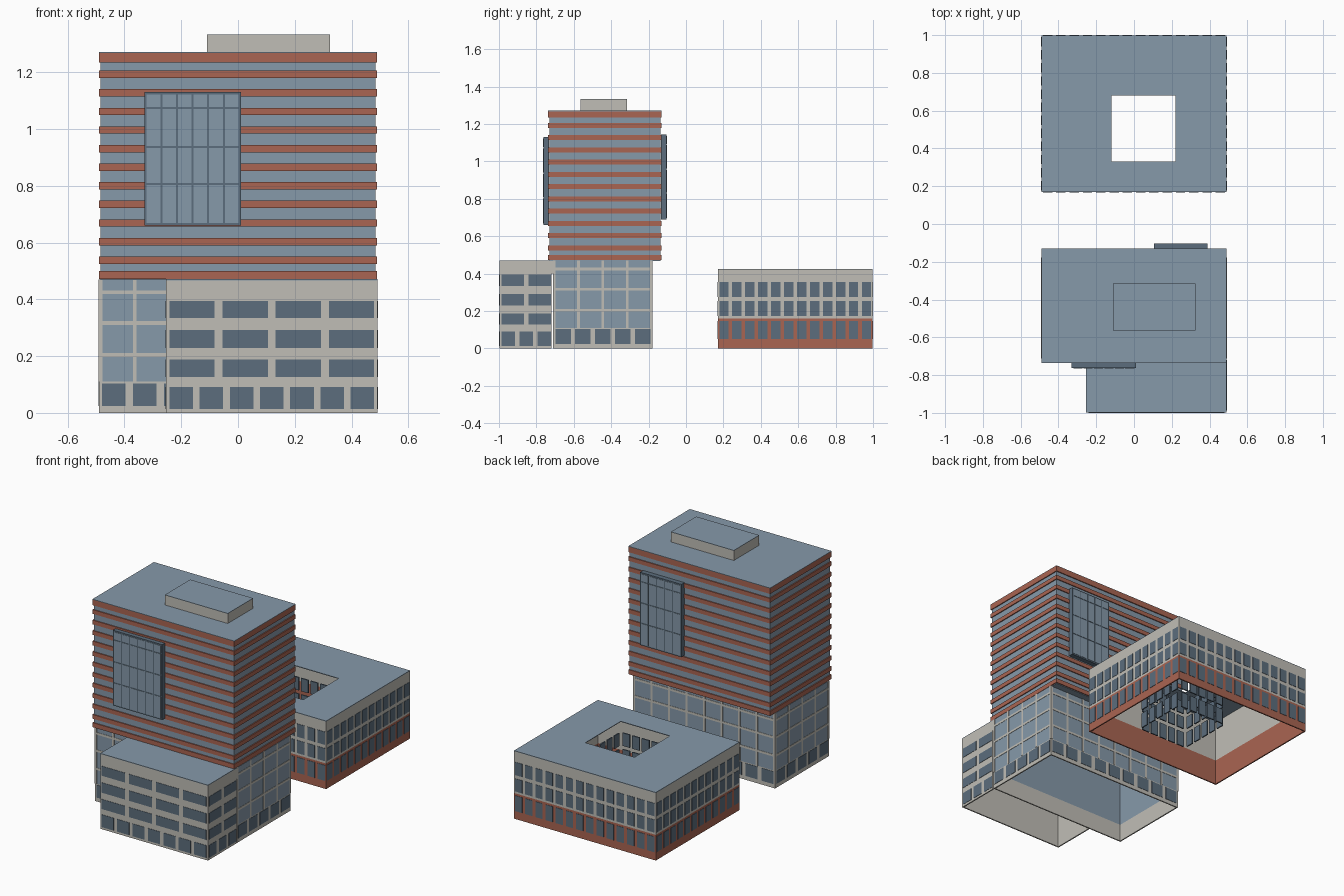
import bpy
import bmesh

old = bpy.data.objects.get("Cube")
if old:
    bpy.data.objects.remove(old, do_unlink=True)


def material(name, r, g, b):
    m = bpy.data.materials.new(name)
    m.use_nodes = True
    m.diffuse_color = (r, g, b, 1)
    m.node_tree.nodes["Principled BSDF"].inputs["Base Color"].default_value = (r, g, b, 1)
    return m


GLASS = material("blue_grey", 0.24, 0.32, 0.40)
DARK = material("dark_slate", 0.107, 0.155, 0.205)
STONE = material("pale_stone", 0.53, 0.515, 0.47)
BRICK = material("red_brick", 0.40, 0.13, 0.085)


def build(name, boxes, mat):
    """One object from axis-aligned boxes given as (x0, x1, y0, y1, z0, z1)."""
    bm = bmesh.new()
    for x0, x1, y0, y1, z0, z1 in boxes:
        vs = bmesh.ops.create_cube(bm, size=1)["verts"]
        bmesh.ops.scale(bm, vec=(x1 - x0, y1 - y0, z1 - z0), verts=vs)
        bmesh.ops.translate(bm, vec=((x0 + x1) / 2, (y0 + y1) / 2, (z0 + z1) / 2), verts=vs)
    me = bpy.data.meshes.new(name)
    bm.to_mesh(me)
    bm.free()
    me.materials.append(mat)
    ob = bpy.data.objects.new(name, me)
    bpy.context.collection.objects.link(ob)
    return ob


def ring(rect, z0, z1, t=0.008):
    """Four walls of thickness t just inside a rectangle, open above and below."""
    x0, x1, y0, y1 = rect
    return [(x0, x1, y0, y0 + t, z0, z1), (x0, x1, y1 - t, y1, z0, z1),
            (x0, x0 + t, y0 + t, y1 - t, z0, z1), (x1 - t, x1, y0 + t, y1 - t, z0, z1)]


def plate(side, rect, a0, a1, z0, z1, out=0.002, back=0.004):
    """Thin plate on one wall of a rectangle, spanning a0..a1 along that wall."""
    x0, x1, y0, y1 = rect
    return {"front": (a0, a1, y0 - out, y0 + back, z0, z1),
            "rear": (a0, a1, y1 - back, y1 + out, z0, z1),
            "right": (x0 - out, x0 + back, a0, a1, z0, z1),
            "left": (x1 - back, x1 + out, a0, a1, z0, z1)}[side]


def row(side, rect, count, width, margin, z0, z1, **kw):
    """Evenly spaced plates filling one wall between its margins."""
    lo, hi = rect[:2] if side in ("front", "rear") else rect[2:]
    lo, hi = lo + margin, hi - margin
    step = (hi - lo - width) / (count - 1)
    return [plate(side, rect, lo + i * step, lo + i * step + width, z0, z1, **kw)
            for i in range(count)]


SIDES = ("front", "rear", "left", "right")

# Tower: glazed core with projecting brick bands
TOWER = (-0.49, 0.49, -0.737, -0.13)
tx0, tx1, ty0, ty1 = TOWER
g = 0.006
build("tower_core", [(tx0 + g, tx1 - g, ty0 + g, ty1 - g, 0.468, 1.262)], GLASS)
bands = [(0.472, 0.5), (1.234, 1.268)]
bands += [(0.525 + 0.0655 * i, 0.551 + 0.0655 * i) for i in range(11)]
build("tower_brick_bands", [b for lo, hi in bands for b in ring(TOWER, lo, hi, 0.012)], BRICK)
build("tower_roof", [(tx0, tx1, ty0, ty1, 1.268, 1.271)], GLASS)

# Rooftop plant room
build("plant_room", [(-0.11, 0.325, -0.565, -0.315, 1.271, 1.331)], STONE)
build("plant_room_roof", [(-0.11, 0.325, -0.565, -0.315, 1.331, 1.334)], GLASS)


# Projecting bay windows on the tower
def bay(name, side, x0, x1, z0, z1, columns):
    build(name + "_frame", [plate(side, TOWER, x0, x1, z0, z1, out=0.026)], DARK)
    rim, bar = 0.01, 0.007
    levels = [z0 + rim / 2] + [z0 + (z1 - z0) * f for f in (0.31, 0.59, 0.88)] + [z1 - rim / 2]
    step = (x1 - x0 - rim) / columns
    panes = []
    for i in range(columns):
        a = x0 + rim / 2 + i * step
        for lo, hi in zip(levels, levels[1:]):
            panes.append(plate(side, TOWER, a + bar / 2, a + step - bar / 2,
                               lo + bar / 2, hi - bar / 2, out=0.028, back=-0.02))
    build(name + "_panes", panes, GLASS)


bay("front_bay", "front", -0.33, 0.01, 0.66, 1.13, 6)
bay("rear_bay", "rear", 0.105, 0.39, 0.69, 1.145, 5)

# Glazed base under the tower, open below
BASE = (-0.49, 0.49, -0.71, -0.18)
build("base_plinth", ring(BASE, 0, 0.11), STONE)
build("base_glazing", ring(BASE, 0.11, 0.47), GLASS)
mullions, plinth_windows = [], []
for side in SIDES:
    long = side in ("front", "rear")
    lo, hi = BASE[:2] if long else BASE[2:]
    mullions += row(side, BASE, 9 if long else 5, 0.014, -0.002, 0.11, 0.47)
    mullions += [plate(side, BASE, lo, hi, z - 0.007, z + 0.007) for z in (0.204, 0.317, 0.425)]
    plinth_windows += row(side, BASE, 9 if long else 5, 0.083, 0.011, 0.025, 0.104)
build("base_mullions", mullions, STONE)
build("base_windows", plinth_windows, DARK)

# Front wing, open below, with banded windows
WING = (-0.253, 0.491, -0.998, -0.71)
wx0, wx1, wy0, wy1 = WING
wing_walls = ring(WING, 0, 0.467)
del wing_walls[1]
wing_walls.append((wx0, wx1, -0.737, -0.71, 0.4, 0.467))
build("wing_walls", wing_walls, STONE)
build("wing_roof", [(wx0, wx1, wy0, wy1, 0.467, 0.471)], GLASS)
wing_windows = []
for side, wide, width, small, small_width in (("front", 4, 0.16, 7, 0.083),
                                              ("left", 2, 0.12, 3, 0.073),
                                              ("right", 2, 0.12, 3, 0.073)):
    for z0, z1 in ((0.127, 0.188), (0.229, 0.292), (0.335, 0.395)):
        wing_windows += row(side, WING, wide, width, 0.011, z0, z1)
    wing_windows += row(side, WING, small, small_width, 0.011, 0.014, 0.092)
build("wing_windows", wing_windows, DARK)

# Rear courtyard block, open below
BLOCK = (-0.49, 0.49, 0.17, 0.998)
COURT = (-0.12, 0.22, 0.33, 0.68)
build("block_brick_walls", ring(BLOCK, 0, 0.16), BRICK)
build("block_stone_walls", ring(BLOCK, 0.16, 0.421), STONE)
bx0, bx1, by0, by1 = BLOCK
cx0, cx1, cy0, cy1 = COURT
build("block_roof", [(bx0, bx1, by0, cy0, 0.421, 0.425), (bx0, bx1, cy1, by1, 0.421, 0.425),
                     (bx0, cx0, cy0, cy1, 0.421, 0.425), (cx1, bx1, cy0, cy1, 0.421, 0.425)], GLASS)

# Windows of the outer walls, and free-standing ones around the courtyard
outer, inner = [], []
for z0, z1 in ((0.05, 0.147), (0.173, 0.253), (0.275, 0.356)):
    for side in SIDES:
        outer += row(side, BLOCK, 14 if side in ("front", "rear") else 12, 0.05, 0.008, z0, z1)
        inner += row(side, COURT, 5, 0.05, 0.012, z0, z1, out=0.008, back=0)
build("block_windows", outer, DARK)
build("courtyard_windows", inner, DARK)
